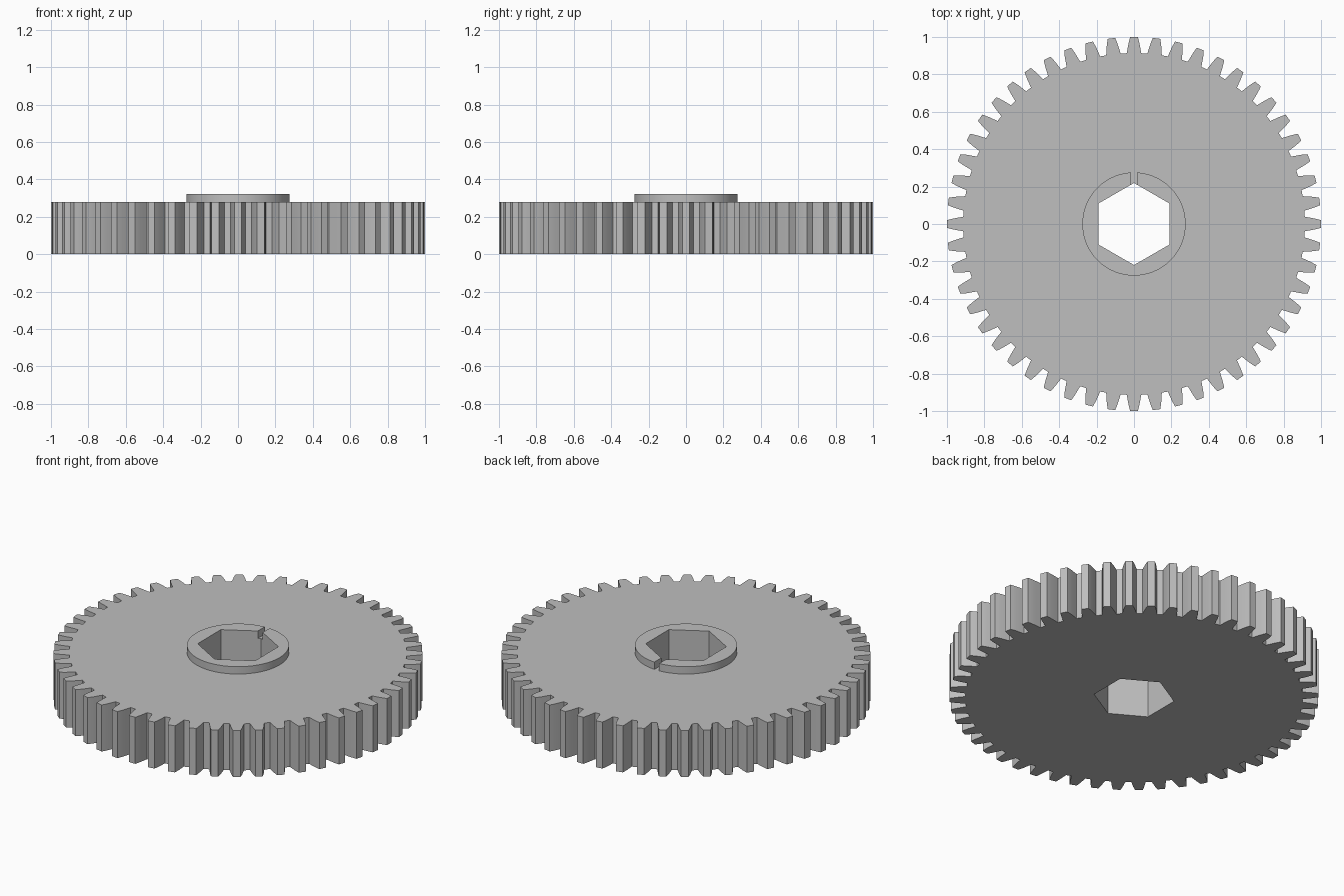
import bpy
import bmesh
from math import sin, cos, tan, pi, radians, asin, hypot

TEETH = 52
PLATE_TOP = 0.278
HUB_TOP = 0.322
HUB_RADIUS = 0.276
HEX_FLAT = 0.19
SLOT_HALF = 0.016

cube = bpy.data.objects.get("Cube")
if cube:
    bpy.data.objects.remove(cube, do_unlink=True)

grey = bpy.data.materials.new("plain grey")
grey.use_nodes = True
colour = (0.52, 0.52, 0.52, 1)
grey.diffuse_color = colour
grey.node_tree.nodes["Principled BSDF"].inputs["Base Color"].default_value = colour


def extruded_part(name, loops, bottom, top, open_bottom=False):
    """Fill closed 2D loops (first outer, then holes) and extrude them upward."""
    bm = bmesh.new()
    edges = []
    for loop in loops:
        verts = [bm.verts.new((x, y, bottom)) for x, y in loop]
        edges += [bm.edges.new((a, b)) for a, b in zip(verts, verts[1:] + verts[:1])]
    bmesh.ops.triangle_fill(bm, edges=edges, use_beauty=True, normal=(0, 0, 1))
    result = bmesh.ops.extrude_face_region(bm, geom=bm.faces[:])
    moved = [g for g in result["geom"] if isinstance(g, bmesh.types.BMVert)]
    bmesh.ops.translate(bm, verts=moved, vec=(0, 0, top - bottom))
    bmesh.ops.recalc_face_normals(bm, faces=bm.faces[:])
    if open_bottom:
        hidden = [f for f in bm.faces if f.normal.z < -0.9]
        bmesh.ops.delete(bm, geom=hidden, context='FACES_ONLY')
    mesh = bpy.data.meshes.new(name)
    bm.to_mesh(mesh)
    bm.free()
    mesh.materials.append(grey)
    obj = bpy.data.objects.new(name, mesh)
    bpy.context.collection.objects.link(obj)
    bpy.ops.object.select_all(action='DESELECT')
    obj.select_set(True)
    bpy.context.view_layer.objects.active = obj
    bpy.ops.object.shade_smooth_by_angle(angle=radians(25))
    return obj


# Tooth flank from root to tip: radius, half width
flank = [(0.914, 0.039), (0.935, 0.035), (0.963, 0.030), (0.983, 0.025), (1.0, 0.020)]
gear_outline = []
for i in range(TEETH):
    middle = pi / 2 + i * 2 * pi / TEETH
    side = [(r, -w / r) for r, w in flank]
    for r, a in side + [(r, -a) for r, a in reversed(side)]:
        gear_outline.append((r * cos(middle + a), r * sin(middle + a)))

# Hexagonal bore with a corner toward the back
hex_radius = HEX_FLAT / cos(pi / 6)
hexagon = [(hex_radius * cos(pi / 2 + i * pi / 3), hex_radius * sin(pi / 2 + i * pi / 3))
           for i in range(6)]

extruded_part("gear_plate", [gear_outline, hexagon], 0, PLATE_TOP)

# Raised hub ring, split by a narrow slot at the back
gap = asin(SLOT_HALF / HUB_RADIUS)
steps = 96
arc = [pi / 2 + gap + (2 * pi - 2 * gap) * i / steps for i in range(steps + 1)]
slot_y = hex_radius - SLOT_HALF * tan(pi / 6)
hub_outline = [(HUB_RADIUS * cos(a), HUB_RADIUS * sin(a)) for a in arc]
hub_outline += [(SLOT_HALF, slot_y)] + hexagon[:0:-1] + [(-SLOT_HALF, slot_y)]
extruded_part("hub_ring", [hub_outline], PLATE_TOP, HUB_TOP, open_bottom=True)
